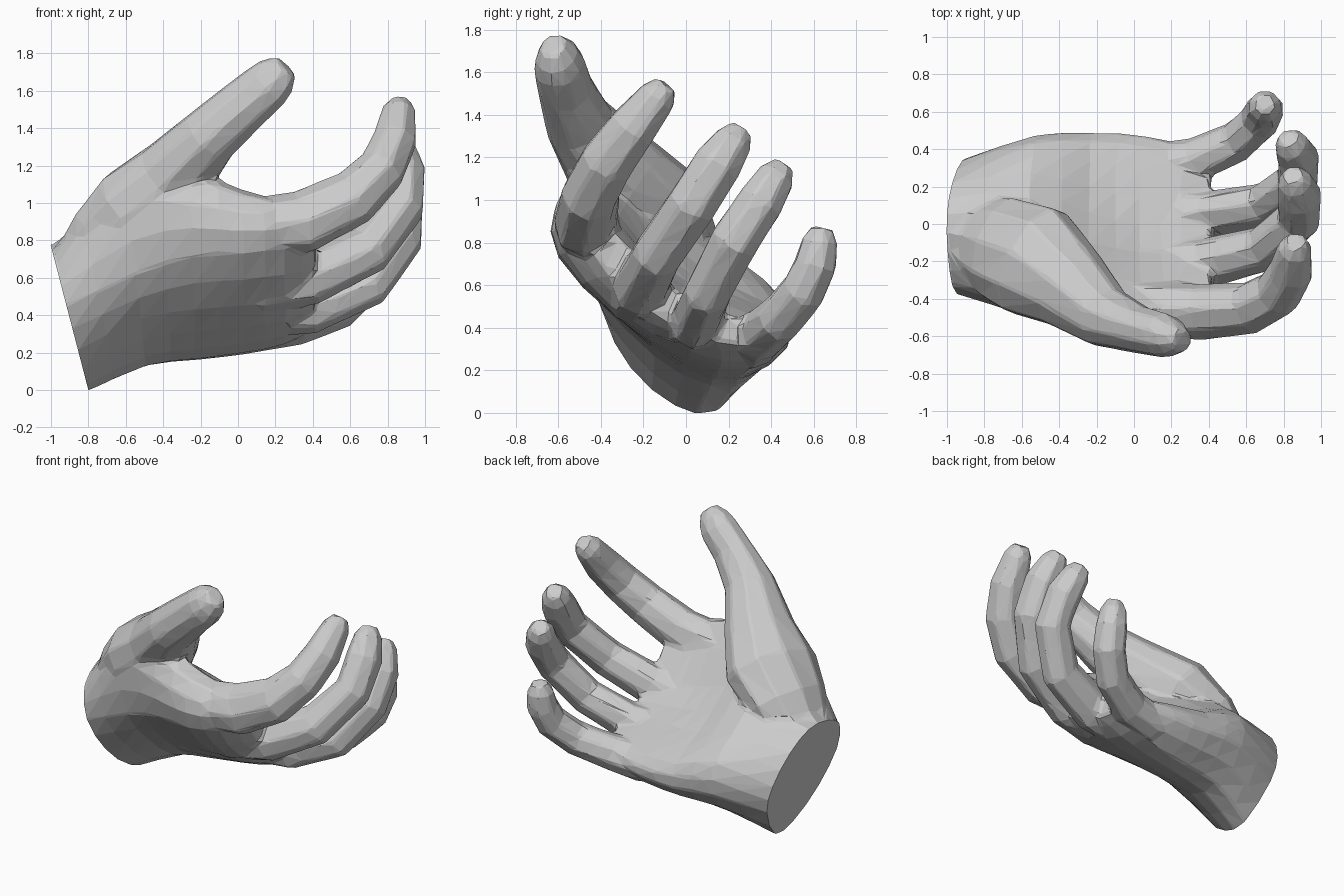
import bpy, bmesh, math
from mathutils import Vector

if "Cube" in bpy.data.objects:
    bpy.data.objects.remove(bpy.data.objects["Cube"])


def spline(pts, steps, closed):
    """Catmull-Rom resampling of a list of vectors."""
    n = len(pts)
    get = (lambda i: pts[i % n]) if closed else (lambda i: pts[max(0, min(n - 1, i))])
    out = []
    for i in range(n if closed else n - 1):
        a, b, c, d = (get(i + k) for k in (-1, 0, 1, 2))
        for s in range(steps):
            t = s / steps
            out.append(0.5 * (2 * b + (c - a) * t + (2 * a - 5 * b + 4 * c - d) * t ** 2
                              + (3 * b - a - 3 * c + d) * t ** 3))
    return out if closed else out + [pts[-1]]


def loft(name, rings):
    """Skin closed rings and cap both ends."""
    bm = bmesh.new()
    vs = [[bm.verts.new(p) for p in r] for r in rings]
    n = len(rings[0])
    for a, b in zip(vs, vs[1:]):
        for i in range(n):
            j = (i + 1) % n
            bm.faces.new((a[i], a[j], b[j], b[i]))
    bm.faces.new(vs[0])
    bm.faces.new(vs[-1])
    bmesh.ops.recalc_face_normals(bm, faces=bm.faces)
    me = bpy.data.meshes.new(name)
    bm.to_mesh(me)
    bm.free()
    ob = bpy.data.objects.new(name, me)
    bpy.context.collection.objects.link(ob)
    return ob


def digit(name, stations, side_ref, sides=8):
    """Tube through (x, y, z, side radius, other radius) with a rounded tip."""
    pts = [Vector(s[:3]) for s in stations]
    radii = [(s[3], s[-1]) for s in stations]
    end = (pts[-1] - pts[-2]).normalized()
    pts.append(pts[-1] + end * radii[-1][0] * 0.75)
    radii.append((radii[-1][0] * 0.6, radii[-1][1] * 0.6))
    rings = []
    for k, p in enumerate(pts):
        t = (pts[min(k + 1, len(pts) - 1)] - pts[max(k - 1, 0)]).normalized()
        side = Vector(side_ref)
        side = (side - side.dot(t) * t).normalized()
        up = side.cross(t)
        ring = []
        for i in range(sides):
            a = 2 * math.pi * (i + 0.5) / sides
            ring.append(p + 1.06 * (side * math.cos(a) * radii[k][0] + up * math.sin(a) * radii[k][1]))
        rings.append(ring)
    return loft(name, rings)


# Palm: (x, lean, outline in y,z) from the wrist cut to the finger webs
sections = [
    (-0.80, 0.26, [(-.38, .45), (-.33, .65), (-.14, .75), (.05, .77), (.22, .66),
                   (.34, .45), (.33, .25), (.15, .01), (-.05, .03), (-.26, .21)]),
    (-0.48, 0.10, [(-.46, .62), (-.49, .98), (-.36, 1.17), (.06, .87), (.27, .70),
                   (.44, .55), (.46, .33), (.24, .13), (-.02, .18), (-.27, .38)]),
    (-0.22, 0.03, [(-.55, .72), (-.59, 1.0), (-.44, 1.18), (-.10, .82), (.20, .60),
                   (.44, .48), (.48, .31), (.26, .16), (.00, .22), (-.30, .43)]),
    (0.03, 0.0, [(-.60, .73), (-.62, .95), (-.44, 1.07), (-.14, .71), (.14, .56),
                 (.42, .45), (.47, .32), (.28, .19), (.01, .25), (-.33, .45)]),
    (0.25, 0.0, [(-.57, .76), (-.59, .93), (-.44, 1.00), (-.14, .67), (.10, .54),
                 (.34, .45), (.43, .36), (.29, .24), (.02, .29), (-.33, .48)]),
    (0.41, 0.0, [(-.42, .74), (-.44, .85), (-.36, .87), (-.14, .64), (.08, .50),
                 (.28, .43), (.35, .39), (.26, .32), (.03, .37), (-.26, .54)]),
]
rings = [spline([Vector((x - lean * z, y, z)) for y, z in outline], 2, True)
         for x, lean, outline in sections]
columns = [spline(list(col), 2, False) for col in zip(*rings)]
rings = [list(r) for r in zip(*columns)]
rings.insert(0, [p - Vector((0.12, 0, 0)) for p in rings[0]])  # spare length, trimmed later
parts = [loft("palm", rings)]

# Fingers, each rising from deep in the palm and curling up
knuckle_line = (0, -0.9, 0.43)
fingers = {
    "index_finger": [(-.12, -.42, .84, .14), (.10, -.46, .87, .15), (.35, -.47, .90, .14, .165),
                     (.62, -.45, 1.03, .13, .148), (.77, -.37, 1.18, .126), (.84, -.25, 1.34, .115),
                     (.86, -.13, 1.49, .09)],
    "middle_finger": [(-.12, -.22, .57, .11), (.12, -.23, .55, .14), (.38, -.21, .60, .125, .145),
                      (.70, -.13, .75, .115, .13), (.88, .03, .98, .117), (.885, .15, 1.17, .116),
                      (.86, .225, 1.28, .092)],
    "ring_finger": [(-.12, .02, .42, .11), (.12, .03, .42, .13), (.38, .05, .44, .115, .14),
                    (.70, .105, .57, .108, .125), (.875, .23, .81, .114), (.88, .35, .99, .11),
                    (.84, .425, 1.11, .09)],
    "little_finger": [(-.10, .29, .35, .09), (.12, .31, .33, .12), (.32, .34, .36, .115),
                      (.55, .44, .44, .108), (.67, .55, .57, .105), (.70, .61, .70, .1),
                      (.70, .63, .81, .084)],
}
for name, stations in fingers.items():
    parts.append(digit(name, stations, knuckle_line))

# Thumb with its fleshy base
parts.append(digit("thumb", [
    (-.86, -.08, .62, .20, .16), (-.70, -.13, .82, .27, .20), (-.53, -.20, .98, .30, .23),
    (-.34, -.34, 1.15, .225, .20), (-.15, -.50, 1.36, .16, .155), (.03, -.565, 1.52, .122, .14),
    (.16, -.595, 1.63, .115, .13), (.21, -.61, 1.68, .095, .115)], (0, -1, 0.3), sides=10))

# Fuse the parts into one skin, soften the joins and reduce to flat facets
bpy.ops.object.select_all(action='DESELECT')
for ob in parts:
    ob.select_set(True)
hand = parts[0]
bpy.context.view_layer.objects.active = hand
bpy.ops.object.join()
hand.name = "hand"
remesh = hand.modifiers.new("fuse", 'REMESH')
remesh.mode = 'VOXEL'
remesh.voxel_size = 0.015
smooth = hand.modifiers.new("soften", 'SMOOTH')
smooth.factor = 0.5
smooth.iterations = 10
decimate = hand.modifiers.new("facets", 'DECIMATE')
decimate.ratio = 0.022
deps = bpy.context.evaluated_depsgraph_get()
skin = bpy.data.meshes.new_from_object(hand.evaluated_get(deps))
hand.modifiers.clear()

# Flat wrist cut
bm = bmesh.new()
bm.from_mesh(skin)
bmesh.ops.bisect_plane(bm, geom=bm.verts[:] + bm.edges[:] + bm.faces[:],
                       plane_co=(-0.8, 0, 0), plane_no=(-1, 0, -0.26), clear_outer=True)
bmesh.ops.holes_fill(bm, edges=[e for e in bm.edges if e.is_boundary], sides=0)
bmesh.ops.recalc_face_normals(bm, faces=bm.faces)
for f in bm.faces:
    f.smooth = False
bm.to_mesh(skin)
bm.free()
hand.data = skin
